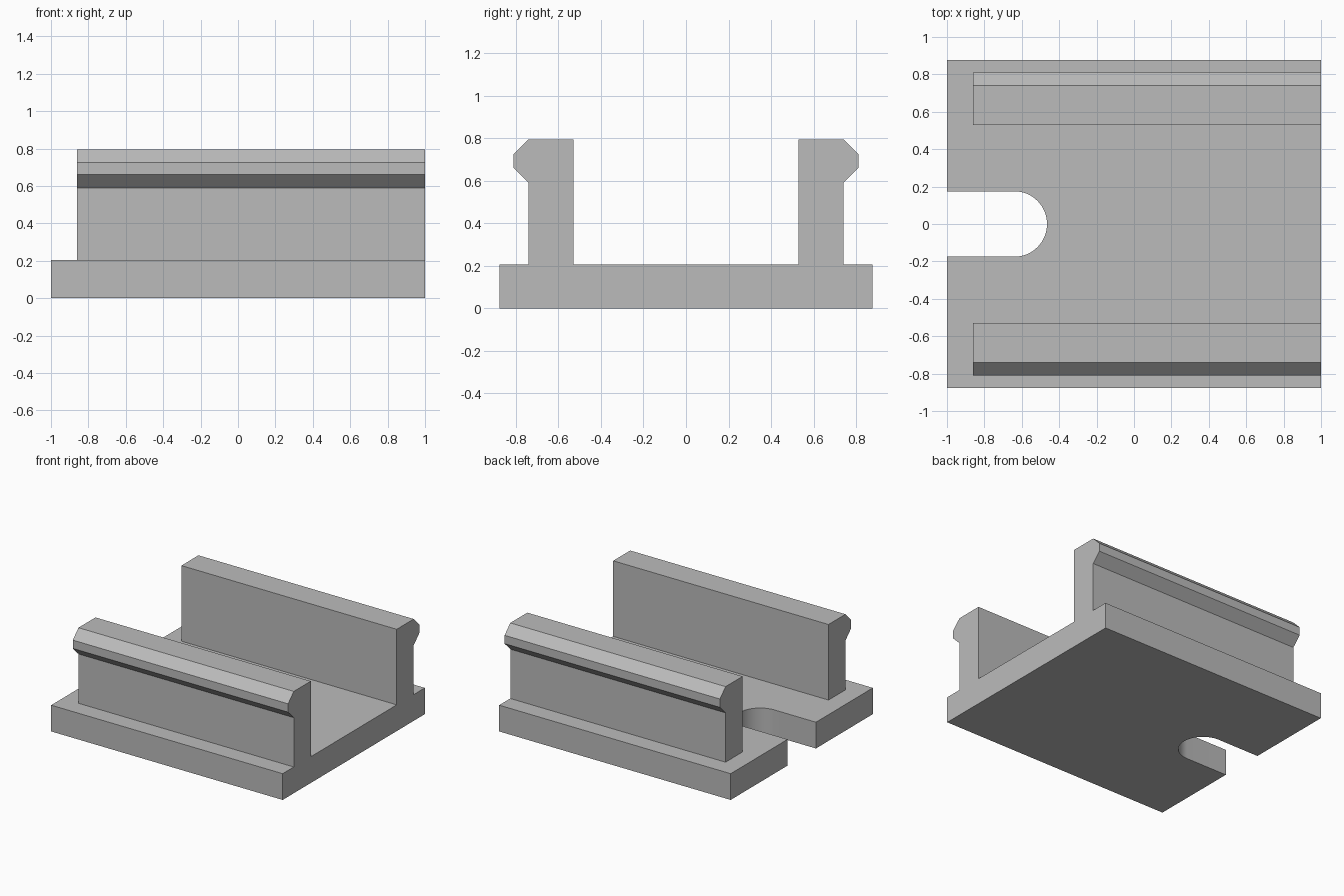
import bpy, bmesh, math
from mathutils import Vector

cube = bpy.data.objects.get("Cube")
if cube:
    bpy.data.objects.remove(cube, do_unlink=True)

BASE_TOP, TOP = 0.205, 0.795
HALF_WIDTH = 0.877
SLOT_RADIUS, SLOT_CENTRE = 0.175, -0.64
RAIL_START = -0.86

grey = bpy.data.materials.new("plain grey")
grey.use_nodes = True
colour = (0.5, 0.5, 0.5, 1)
grey.diffuse_color = colour
grey.node_tree.nodes["Principled BSDF"].inputs["Base Color"].default_value = colour


def extrude_profile(name, points, direction):
    """Extrude a closed outline into a solid object."""
    bm = bmesh.new()
    face = bm.faces.new([bm.verts.new(p) for p in points])
    result = bmesh.ops.extrude_face_region(bm, geom=[face])
    moved = [g for g in result["geom"] if isinstance(g, bmesh.types.BMVert)]
    bmesh.ops.translate(bm, verts=moved, vec=Vector(direction))
    bmesh.ops.recalc_face_normals(bm, faces=bm.faces)
    mesh = bpy.data.meshes.new(name)
    bm.to_mesh(mesh)
    bm.free()
    mesh.materials.append(grey)
    obj = bpy.data.objects.new(name, mesh)
    bpy.context.collection.objects.link(obj)
    bpy.ops.object.select_all(action="DESELECT")
    obj.select_set(True)
    bpy.context.view_layer.objects.active = obj
    bpy.ops.object.shade_smooth_by_angle(angle=math.radians(30))
    return obj


# Base plate with a round-ended slot open to the right
STEPS = 32
arc = []
for i in range(STEPS + 1):
    a = -math.pi / 2 + math.pi * i / STEPS
    arc.append((SLOT_CENTRE + SLOT_RADIUS * math.cos(a), SLOT_RADIUS * math.sin(a), 0))
outline = [(-1, -SLOT_RADIUS, 0)] + arc + [
    (-1, SLOT_RADIUS, 0), (-1, HALF_WIDTH, 0), (1, HALF_WIDTH, 0),
    (1, -HALF_WIDTH, 0), (-1, -HALF_WIDTH, 0)]
extrude_profile("base_plate", outline, (0, 0, BASE_TOP))

# Two mirrored rails with a bevelled outer lip
rail = [(0.53, BASE_TOP), (0.74, BASE_TOP), (0.74, 0.59), (0.81, 0.66),
        (0.81, 0.725), (0.74, TOP), (0.53, TOP)]
for name, side in (("front_rail", -1), ("back_rail", 1)):
    extrude_profile(name, [(RAIL_START, side * y, z) for y, z in rail],
                    (1 - RAIL_START, 0, 0))
